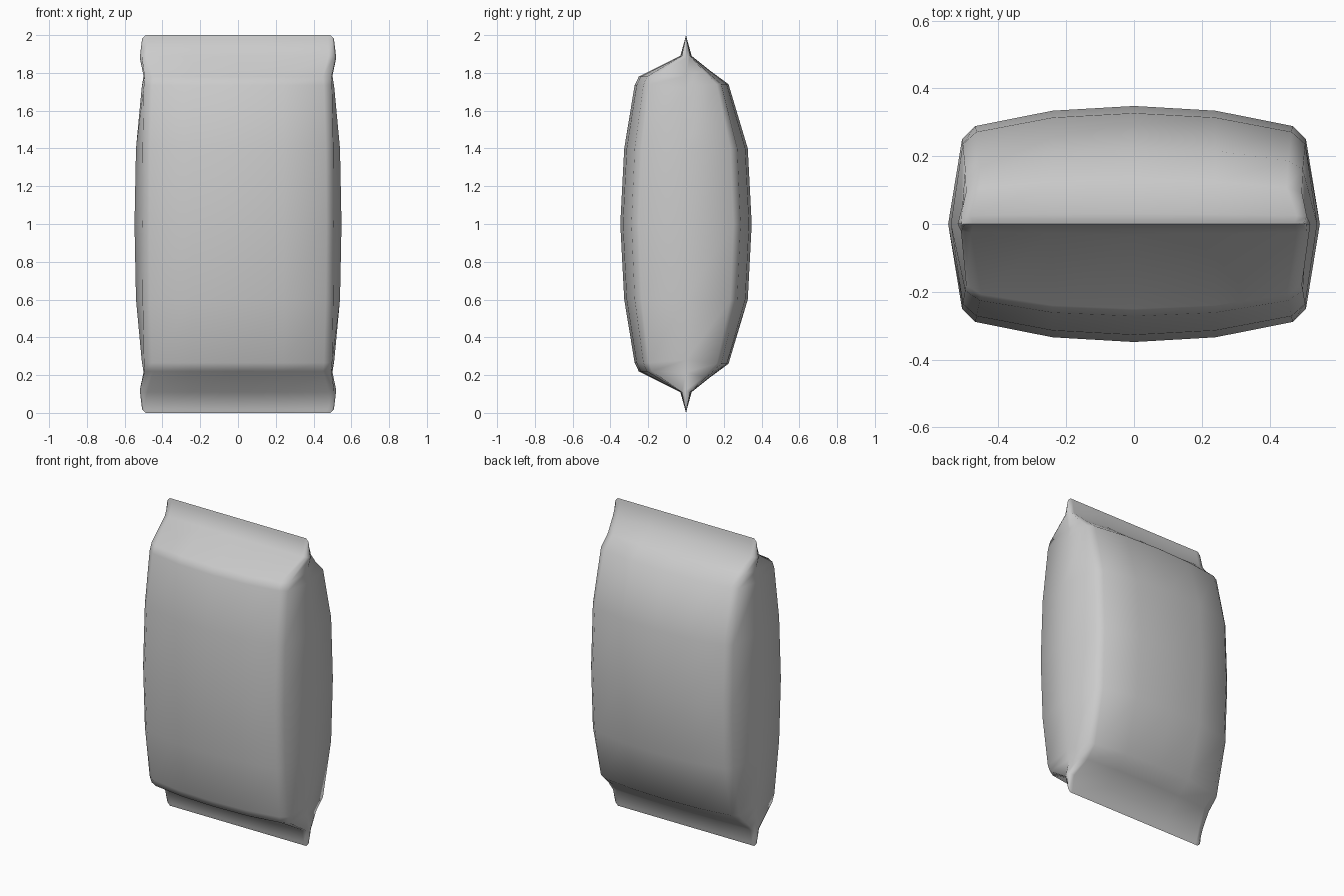
import bpy, bmesh

if "Cube" in bpy.data.objects:
    bpy.data.objects.remove(bpy.data.objects["Cube"])

# Lower half stations:
# z front, depth front, z back, depth back, side z, side x, corner x, front-edge x
STATIONS = [
    (0.00, 0.000, 0.00, 0.000, 0.00, 0.490, 0.485, 0.465),
    (0.02, 0.005, 0.02, 0.005, 0.02, 0.508, 0.500, 0.475),
    (0.11, 0.030, 0.11, 0.030, 0.12, 0.520, 0.510, 0.480),
    (0.22, 0.250, 0.19, 0.130, 0.215, 0.500, 0.495, 0.450),
    (0.265, 0.272, 0.26, 0.225, 0.28, 0.510, 0.498, 0.455),
    (0.60, 0.327, 0.60, 0.327, 0.60, 0.540, 0.505, 0.465),
    (1.00, 0.348, 1.00, 0.348, 1.00, 0.548, 0.507, 0.468),
]


def ring(s, flip):
    zf, df, zb, db, zs, xs, xc, xe = s
    if flip:
        zf, zb, zs = 2 - zf, 2 - zb, 2 - zs
    # quarter outline, from the centre of a face to its rounded corner
    quarter = [(0, 1.0), (0.24, 0.96), (xe, 0.83), (xc, 0.72)]
    front = [(x, -df * f, zf) for x, f in quarter]
    back = [(x, db * f, zb) for x, f in quarter]
    right = front + [(xs, 0, zs)] + back[::-1]
    left = [(-x, y, z) for x, y, z in right[-2:0:-1]]
    return right + left


# Pouch body with pinched seals, lofted from bottom to top
rings = [ring(s, False) for s in STATIONS] + [ring(s, True) for s in STATIONS[-2::-1]]
bm = bmesh.new()
loops = [[bm.verts.new(p) for p in r] for r in rings]
for a, b in zip(loops, loops[1:]):
    n = len(a)
    for i in range(n):
        j = (i + 1) % n
        bm.faces.new((a[i], a[j], b[j], b[i]))
bmesh.ops.remove_doubles(bm, verts=bm.verts, dist=0.0005)
bmesh.ops.recalc_face_normals(bm, faces=bm.faces)
mesh = bpy.data.meshes.new("pouch_bag")
bm.to_mesh(mesh)
bm.free()
bag = bpy.data.objects.new("pouch_bag", mesh)
bpy.context.collection.objects.link(bag)

# Soft shading, sharp only along the seal tips
bpy.context.view_layer.objects.active = bag
bag.select_set(True)
bpy.ops.object.shade_smooth_by_angle(angle=1.4)
